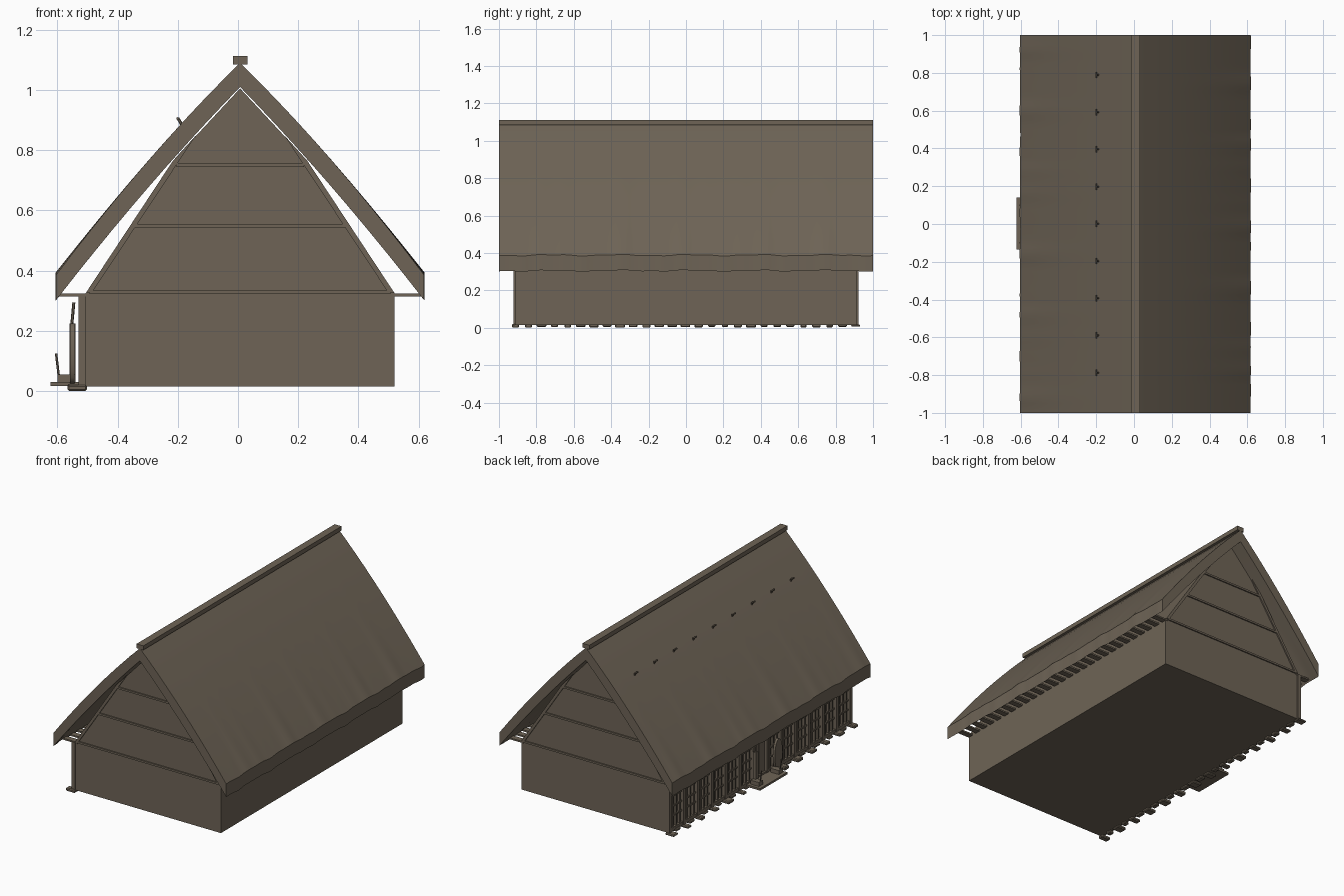
import bpy, bmesh, math, random
from mathutils import Vector, Matrix

random.seed(4)
if "Cube" in bpy.data.objects:
    bpy.data.objects.remove(bpy.data.objects["Cube"])

wood = bpy.data.materials.new("weathered brown")
wood.use_nodes = True
COLOR = (0.156, 0.127, 0.093, 1)
wood.diffuse_color = COLOR
wood.node_tree.nodes["Principled BSDF"].inputs["Base Color"].default_value = COLOR

MID = 0.007      # ridge line
WALL = 0.513     # half width of the hall
END = 0.915      # half length of the hall
FACE = MID - WALL


def finish(name, bm, smooth=False):
    bmesh.ops.recalc_face_normals(bm, faces=bm.faces)
    mesh = bpy.data.meshes.new(name)
    bm.to_mesh(mesh)
    bm.free()
    mesh.materials.append(wood)
    obj = bpy.data.objects.new(name, mesh)
    bpy.context.collection.objects.link(obj)
    if smooth:
        bpy.ops.object.select_all(action="DESELECT")
        obj.select_set(True)
        bpy.context.view_layer.objects.active = obj
        bpy.ops.object.shade_smooth_by_angle(angle=math.radians(35))
    return obj


def add_box(bm, x, y, z):
    lo, hi = Vector((x[0], y[0], z[0])), Vector((x[1], y[1], z[1]))
    m = Matrix.Translation((lo + hi) / 2) @ Matrix.Diagonal((*(hi - lo), 1))
    bmesh.ops.create_cube(bm, size=1, matrix=m)


def add_rod(bm, a, b, radius, sides=6):
    a, b = Vector(a), Vector(b)
    turn = (b - a).to_track_quat("Z", "Y").to_matrix().to_4x4()
    bmesh.ops.create_cone(bm, cap_ends=True, segments=sides, radius1=radius, radius2=radius,
                          depth=(b - a).length, matrix=Matrix.Translation((a + b) / 2) @ turn)


def add_prism(bm, points, y0, y1):
    ends = [[bm.verts.new((MID + x, y, z)) for x, z in points] for y in (y0, y1)]
    bm.faces.new(ends[0])
    bm.faces.new(ends[1])
    for i in range(len(points)):
        j = (i + 1) % len(points)
        bm.faces.new((ends[0][i], ends[0][j], ends[1][j], ends[1][i]))


# Hall walls with the gables
bm = bmesh.new()
half = [(WALL, 0.015), (WALL, 0.325), (0.223, 0.765)]
add_prism(bm, half + [(0, 1.005)] + [(-x, z) for x, z in reversed(half)], -END, END)
finish("hall_walls", bm)

# Gable trim: sloping boards and tie beams on both ends
bm = bmesh.new()
board = [(WALL, 0.325), (0.223, 0.765), (0.146, 0.85), (0.49, 0.33)]
for end in (-1, 1):
    y0, y1 = end * (END - 0.01), end * (END + 0.008)
    for side in (-1, 1):
        add_prism(bm, [(side * x, z) for x, z in board], y0, y1)
    for z, w in ((0.328, 0.5), (0.549, 0.35), (0.751, 0.212)):
        add_prism(bm, [(-w, z - 0.006), (w, z - 0.006), (w, z + 0.006), (-w, z + 0.006)], y0, y1)
finish("gable_trim", bm)

# Thatched roof: curved section swept along y, rippling towards the eaves
SPAN, STEPS, STATIONS = 0.609, 10, 80


def outer(t):
    return 1.09 - 0.978 * t - 0.286 * t * t


def inner(t):
    return 1.01 - 1.029 * t - 0.212 * t * t


ts = [SPAN * i / STEPS for i in range(-STEPS, STEPS + 1)]
section = [(t, outer(abs(t))) for t in ts] + [(t, inner(abs(t))) for t in reversed(ts)]
bm = bmesh.new()
rings = []
for k in range(STATIONS + 1):
    y = -1 + 2 * k / STATIONS
    ring = []
    for t, z in section:
        fade = (abs(t) / SPAN) ** 4
        phase = 1.3 if t > 0 else 4.1
        wave = math.sin(17 * y + phase) + 0.6 * math.sin(41 * y + 2 * phase)
        x = MID + t + math.copysign(0.0025 * wave * fade, t)
        ring.append(bm.verts.new((x, y, z + 0.003 * wave * fade)))
    rings.append(ring)
n = len(section)
for a, b in zip(rings, rings[1:]):
    for i in range(n):
        bm.faces.new((a[i], a[(i + 1) % n], b[(i + 1) % n], b[i]))
for ring in (rings[0], rings[-1]):
    for i in range(n // 2):
        if n - 2 - i > i + 1 or i + 1 < n // 2:
            bm.faces.new((ring[i], ring[i + 1], ring[n - 2 - i], ring[n - 1 - i]))
finish("thatched_roof", bm, True)

# Ridge beam
bm = bmesh.new()
add_box(bm, (MID - 0.024, MID + 0.024), (-1, 1), (1.085, 1.112))
finish("ridge_beam", bm)

# Rafter ends under both eaves
bm = bmesh.new()
for i in range(28):
    y = -0.9 + 1.8 * i / 27
    for side in (-1, 1):
        xs = sorted((MID + side * 0.5, MID + side * 0.603))
        add_box(bm, xs, (y - 0.018, y + 0.018), (0.315, 0.325))
finish("rafter_ends", bm)

# Roof hooks in a row on the right slope
bm = bmesh.new()
for i in range(9):
    y = -0.787 + 0.197 * i
    add_rod(bm, (-0.178, y, 0.87), (-0.2, y, 0.907), 0.005)
    add_rod(bm, (-0.2, y - 0.017, 0.905), (-0.2, y + 0.017, 0.905), 0.005)
finish("roof_hooks", bm)

# Facade posts, sill and header
BAYS = 13
BAY = 1.82 / BAYS
post_ys = [-0.91 + BAY * i for i in range(BAYS + 1)]
bm = bmesh.new()
for y in post_ys:
    add_box(bm, (FACE - 0.024, FACE), (y - 0.011, y + 0.011), (0.015, 0.32))
add_box(bm, (FACE - 0.02, FACE), (-0.91, 0.91), (0.018, 0.04))
add_box(bm, (FACE - 0.02, FACE), (-0.91, 0.91), (0.285, 0.305))
finish("facade_frame", bm)

# Lattice windows in every bay but the doorway
bm = bmesh.new()
for i, y in enumerate(post_ys[:-1]):
    if i == BAYS // 2:
        continue
    for f in (0.25, 0.5, 0.75):
        c = y + BAY * f
        add_box(bm, (FACE - 0.015, FACE), (c - 0.005, c + 0.005), (0.03, 0.3))
    for z in (0.11, 0.17, 0.235):
        add_box(bm, (FACE - 0.012, FACE), (y, y + BAY), (z - 0.005, z + 0.005))
finish("window_lattice", bm)

# Double door
bm = bmesh.new()
for side in (-1, 1):
    ys = sorted((side * 0.003, side * 0.057))
    add_box(bm, (FACE - 0.008, FACE), ys, (0.04, 0.28))
finish("double_door", bm)

# Flat foundation stones along the facade
bm = bmesh.new()
for i in range(27):
    y = -0.91 + 0.07 * i
    reach = 0.06 if i % 2 == 0 else 0.03
    length = random.uniform(0.018, 0.03)
    add_box(bm, (FACE - reach, FACE + 0.004), (y - length, y + length * 0.8),
            (random.uniform(0, 0.006), random.uniform(0.018, 0.025)))
bmesh.ops.bevel(bm, geom=bm.edges[:], offset=0.005, segments=1, affect="EDGES")
finish("foundation_stones", bm)

# Entrance step with low boxes on it
bm = bmesh.new()
add_box(bm, (-0.622, FACE), (-0.135, 0.14), (0.017, 0.03))
finish("entrance_step", bm)
bm = bmesh.new()
for y in (-0.1, 0.1):
    add_box(bm, (-0.6, -0.54), (y - 0.02, y + 0.02), (0.03, 0.055))
    add_rod(bm, (-0.595, y, 0.05), (-0.604, y, 0.125), 0.004)
finish("step_boxes", bm)

# Entrance post, rounded board and leaning pole
bm = bmesh.new()
add_box(bm, (-0.56, -0.54), (0.07, 0.095), (0.03, 0.225))
add_rod(bm, (-0.552, 0.082, 0.22), (-0.545, 0.082, 0.295), 0.005)
finish("entrance_post", bm)
bm = bmesh.new()
m = (Matrix.Translation((-0.55, -0.14, 0.125)) @ Matrix.Diagonal((1, 0.04, 0.1, 1))
     @ Matrix.Rotation(math.pi / 2, 4, "Y"))
bmesh.ops.create_cone(bm, cap_ends=True, segments=20, radius1=1, radius2=1, depth=0.015, matrix=m)
finish("rounded_board", bm, True)
